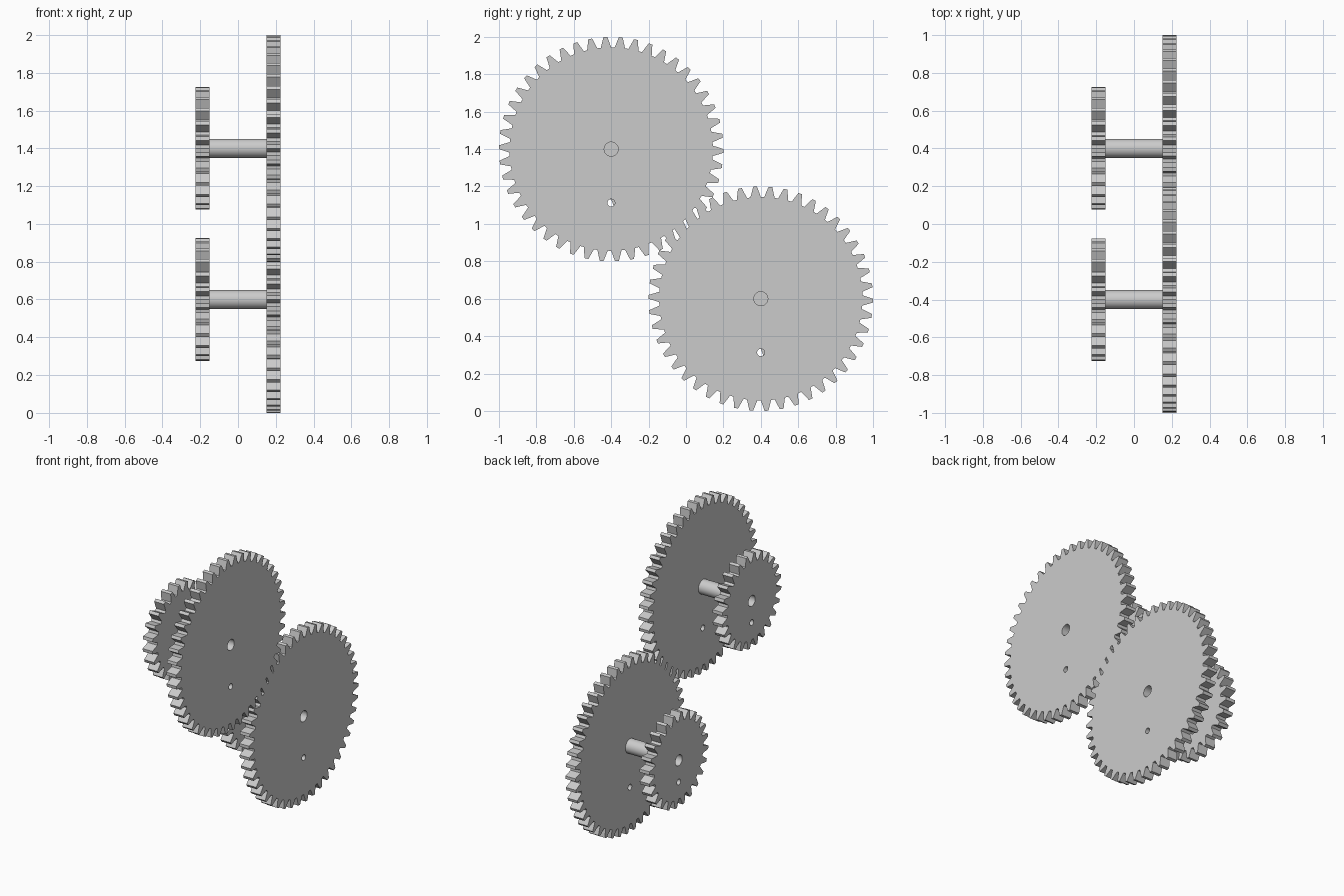
import bpy, bmesh
from math import cos, sin, pi, radians
from mathutils import Matrix

if "Cube" in bpy.data.objects:
    bpy.data.objects.remove(bpy.data.objects["Cube"])

MODULE = 0.025      # tooth size: pitch diameter = module * tooth count
THICK = 0.075

grey = bpy.data.materials.new("light_grey")
grey.diffuse_color = (0.6, 0.6, 0.6, 1)
grey.use_nodes = True
grey.node_tree.nodes["Principled BSDF"].inputs["Base Color"].default_value = grey.diffuse_color


def finish(bm, name):
    bmesh.ops.recalc_face_normals(bm, faces=bm.faces[:])
    me = bpy.data.meshes.new(name)
    bm.to_mesh(me)
    bm.free()
    me.materials.append(grey)
    ob = bpy.data.objects.new(name, me)
    bpy.context.collection.objects.link(ob)
    bpy.ops.object.select_all(action='DESELECT')
    ob.select_set(True)
    bpy.context.view_layer.objects.active = ob
    bpy.ops.object.shade_smooth_by_angle(angle=radians(30))
    return ob


def circle(u, v, r, n):
    return [(u + r * cos(2 * pi * i / n), v + r * sin(2 * pi * i / n)) for i in range(n)]


def gear(name, teeth, x, y, z):
    """Spur gear facing x, with a centre bore and one small hole below it."""
    pitch = MODULE * teeth / 2
    root, tip = pitch - 1.25 * MODULE, pitch + MODULE
    step = 2 * pi / teeth
    outline = []
    for i in range(teeth):
        for k, r in enumerate((root, tip, tip, root)):
            a = -pi / 2 + (i + k / 4) * step
            outline.append((r * cos(a), r * sin(a)))
    loops = [outline, circle(0, 0, 0.0375, 32), circle(0, -pitch / 2, 0.02, 24)]

    bm = bmesh.new()
    for pts in loops:
        vs = [bm.verts.new((x, y + u, z + v)) for u, v in pts]
        for i, vert in enumerate(vs):
            bm.edges.new((vert, vs[(i + 1) % len(vs)]))
    bmesh.ops.triangle_fill(bm, edges=bm.edges[:], use_beauty=True, normal=(1, 0, 0))
    ext = bmesh.ops.extrude_face_region(bm, geom=bm.faces[:], use_keep_orig=True)
    moved = [g for g in ext["geom"] if isinstance(g, bmesh.types.BMVert)]
    bmesh.ops.translate(bm, verts=moved, vec=(THICK, 0, 0))
    return finish(bm, name)


def shaft(name, y, z):
    bm = bmesh.new()
    bmesh.ops.create_cone(bm, cap_ends=True, segments=32, radius1=0.05, radius2=0.05, depth=0.3,
                          matrix=Matrix.Translation((0, y, z)) @ Matrix.Rotation(pi / 2, 4, 'Y'))
    return finish(bm, name)


# Two identical compound gears, large wheels meshing on the diagonal
for label, y, z in (("upper", -0.4, 1.4), ("lower", 0.4, 0.6)):
    gear(label + "_large_gear", 46, 0.15, y, z)
    gear(label + "_small_gear", 24, -0.225, y, z)
    shaft(label + "_shaft", y, z)
